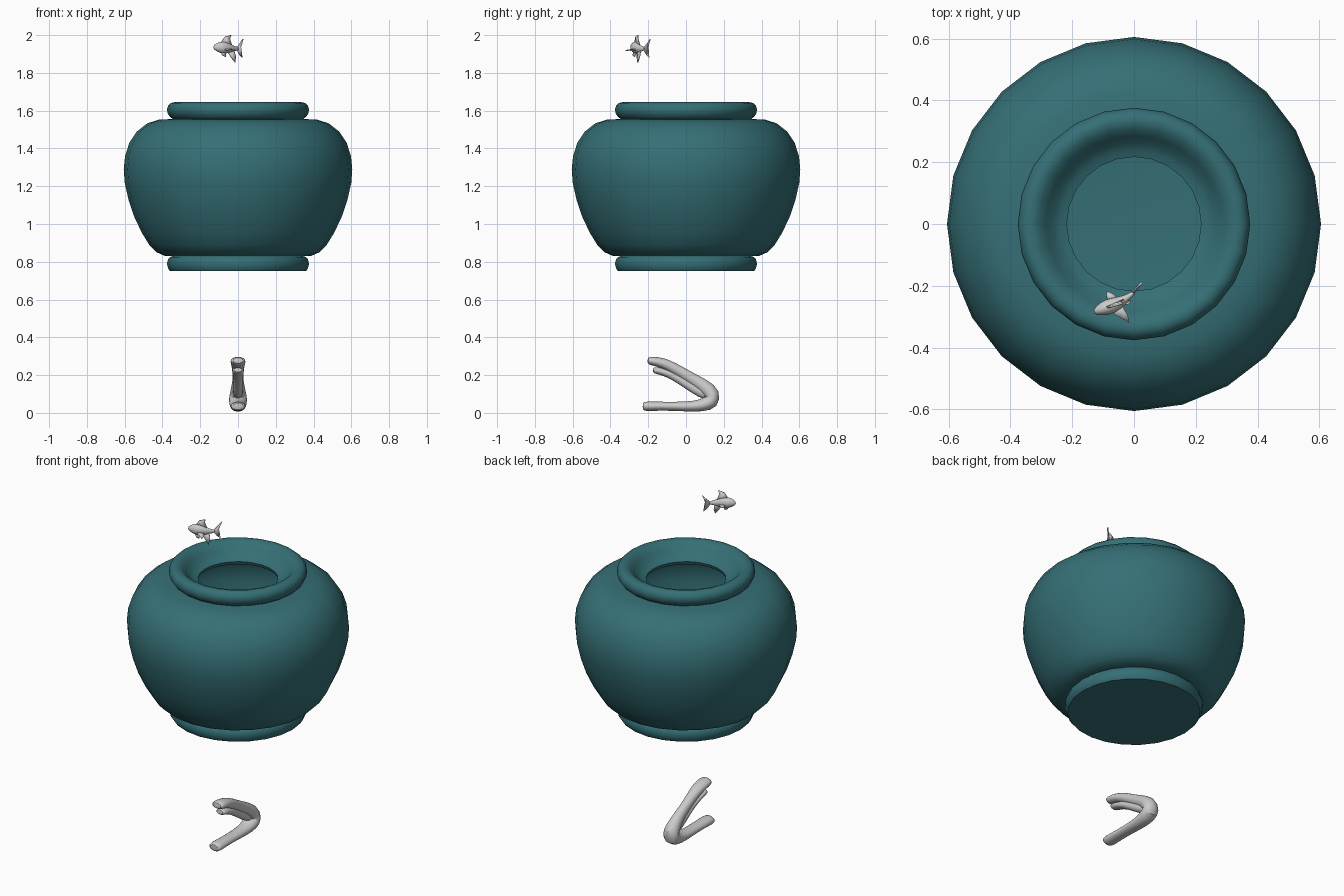
import bpy, bmesh, math
from mathutils import Vector


def finish(name, bm, angle=40, mat=None):
    bmesh.ops.recalc_face_normals(bm, faces=bm.faces)
    me = bpy.data.meshes.new(name)
    bm.to_mesh(me)
    bm.free()
    ob = bpy.data.objects.new(name, me)
    bpy.context.collection.objects.link(ob)
    if mat:
        me.materials.append(mat)
    bpy.ops.object.select_all(action='DESELECT')
    ob.select_set(True)
    bpy.context.view_layer.objects.active = ob
    bpy.ops.object.shade_smooth_by_angle(angle=math.radians(angle))
    return ob


def lathe(name, profile, sides, mat):
    bm = bmesh.new()
    vs = [bm.verts.new((r, 0, z)) for r, z in profile]
    es = [bm.edges.new(p) for p in zip(vs, vs[1:])]
    bmesh.ops.spin(bm, geom=vs + es, cent=(0, 0, 0), axis=(0, 0, 1),
                   angle=math.tau, steps=sides, use_duplicate=False)
    bmesh.ops.remove_doubles(bm, verts=bm.verts, dist=0.0005)
    return finish(name, bm, mat=mat)


def sweep(name, path, axis, sides=10):
    """Tube through (point, radius along axis, radius across axis)."""
    bm = bmesh.new()
    pts = [Vector(p[0]) for p in path]
    a = Vector(axis)
    rings = []
    for i, (p, ra, rb) in enumerate(path):
        t = pts[min(i + 1, len(pts) - 1)] - pts[max(i - 1, 0)]
        b = t.cross(a).normalized()
        rings.append([bm.verts.new(pts[i] + a * ra * math.cos(k * math.tau / sides)
                                   + b * rb * math.sin(k * math.tau / sides))
                      for k in range(sides)])
    for r, s in zip(rings, rings[1:]):
        for k in range(sides):
            j = (k + 1) % sides
            bm.faces.new((r[k], r[j], s[j], s[k]))
    bm.faces.new(rings[0])
    bm.faces.new(rings[-1])
    ob = finish(name, bm, 60)
    ob.modifiers.new("smooth", 'SUBSURF').levels = 1
    ob.modifiers["smooth"].render_levels = 1
    return ob


def fin(name, pts):
    bm = bmesh.new()
    bm.faces.new([bm.verts.new(p) for p in pts])
    bmesh.ops.triangulate(bm, faces=bm.faces)
    ob = finish(name, bm)
    m = ob.modifiers.new("thickness", 'SOLIDIFY')
    m.thickness, m.offset = 0.007, 0
    return ob


# Bowl: foot, belly, flared rim and hollow inside in one lathed profile
teal = bpy.data.materials.new("teal_glaze")
teal.diffuse_color = (0.035, 0.16, 0.18, 1)
lathe("bowl", [
    (0, .75), (.36, .75), (.37, .765), (.376, .79), (.37, .813), (.36, .825), (.345, .83),
    (.39, .832), (.43, .85), (.47, .89), (.51, .955), (.55, 1.04), (.58, 1.13), (.6, 1.22),
    (.605, 1.29), (.598, 1.36), (.575, 1.43), (.535, 1.49), (.48, 1.533), (.42, 1.552),
    (.345, 1.556), (.36, 1.567), (.372, 1.585), (.376, 1.606), (.37, 1.627), (.355, 1.641),
    (.335, 1.645), (.31, 1.637), (.285, 1.61), (.262, 1.582), (.24, 1.568), (.217, 1.56),
    (.225, 1.54), (.41, 1.525), (.5, 1.48), (.56, 1.39), (.575, 1.29), (.55, 1.13),
    (.49, .97), (.41, .86), (.3, .84), (0, .84)], 24, teal)

# Driftwood: lower arm, bend and upper arm, with a second thin branch below it
sweep("driftwood_main", [
    ((0, -.23, .034), .034, .022), ((0, -.215, .035), .044, .028), ((0, -.12, .036), .038, .024),
    ((0, 0, .033), .04, .027), ((0, .08, .037), .045, .034), ((0, .14, .058), .052, .05),
    ((0, .145, .098), .048, .05), ((0, .09, .147), .035, .038), ((0, .02, .187), .029, .032),
    ((0, -.06, .235), .033, .031), ((0, -.12, .265), .041, .029),
    ((0, -.185, .276), .043, .025), ((0, -.205, .277), .034, .018)], (1, 0, 0))
sweep("driftwood_branch", [
    ((0, -.175, .227), .025, .014), ((0, -.16, .226), .034, .02), ((0, -.1, .212), .032, .021),
    ((0, -.03, .175), .025, .024), ((0, .04, .128), .026, .026),
    ((0, .12, .085), .03, .03)], (1, 0, 0))

# Fish body, bending gently toward the tail
sweep("fish_body", [
    ((-.13, -.286, 1.936), .007, .006), ((-.12, -.282, 1.936), .019, .015),
    ((-.095, -.272, 1.935), .032, .026), ((-.07, -.264, 1.933), .034, .027),
    ((-.04, -.25, 1.93), .024, .018), ((-.015, -.234, 1.928), .013, .009),
    ((.004, -.217, 1.928), .009, .006)], (0, 0, 1))

# Fish fins
fin("tail_fin", [(-.004, -.223, 1.935), (.012, -.203, 1.958), (.027, -.19, 1.98),
                 (.016, -.2, 1.942), (.01, -.205, 1.93), (.013, -.2, 1.915),
                 (.021, -.196, 1.882), (.006, -.212, 1.9), (-.004, -.223, 1.922)])
fin("dorsal_fin", [(-.09, -.27, 1.96), (-.07, -.266, 1.99), (-.036, -.256, 2.0),
                   (-.043, -.254, 1.98), (-.03, -.244, 1.94)])
fin("anal_fin", [(-.055, -.258, 1.912), (-.035, -.258, 1.88), (-.015, -.256, 1.856),
                 (-.012, -.246, 1.885), (-.022, -.24, 1.922)])
fin("side_fin_left", [(-.075, -.285, 1.925), (-.045, -.302, 1.92), (-.015, -.32, 1.918),
                      (-.02, -.295, 1.92), (-.04, -.262, 1.923)])
fin("side_fin_right", [(-.085, -.25, 1.925), (-.09, -.232, 1.925), (-.087, -.217, 1.925),
                       (-.068, -.226, 1.923), (-.045, -.243, 1.923)])
fin("belly_fin", [(-.095, -.276, 1.915), (-.08, -.28, 1.892), (-.065, -.272, 1.885),
                  (-.065, -.266, 1.91)])
